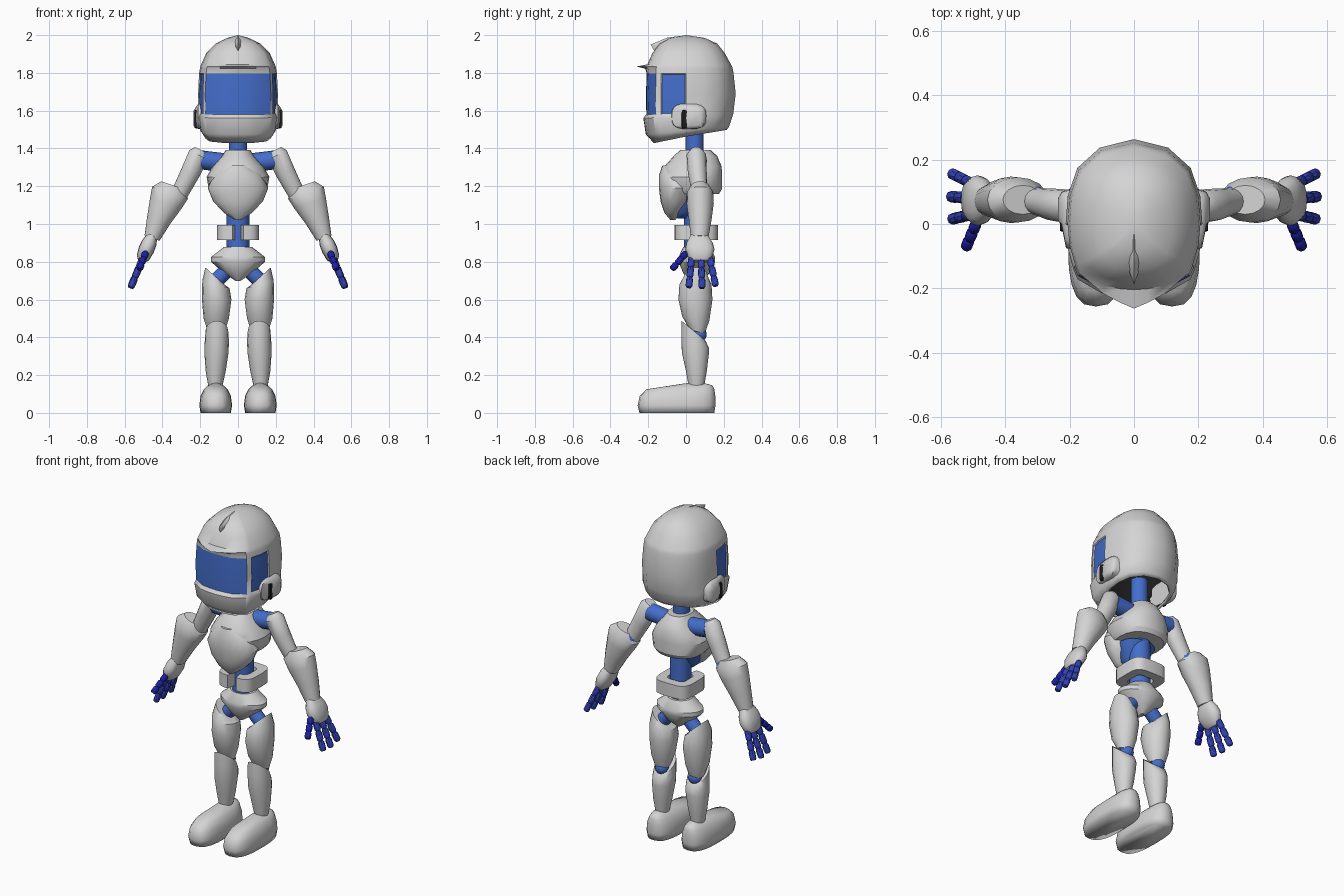
import bpy, bmesh, math
from mathutils import Vector

if "Cube" in bpy.data.objects:
    bpy.data.objects.remove(bpy.data.objects["Cube"])


def material(name, rgb):
    m = bpy.data.materials.new(name)
    m.diffuse_color = (*rgb, 1)
    m.use_nodes = True
    m.node_tree.nodes["Principled BSDF"].inputs["Base Color"].default_value = m.diffuse_color
    return m


GREY = material("light grey shell", (0.66, 0.66, 0.66))
BLUE = material("blue joint", (0.058, 0.155, 0.6))
NAVY = material("navy thumb", (0.012, 0.014, 0.36))
ROYAL = material("royal blue finger", (0.032, 0.055, 0.47))
DARK = material("dark lining", (0.012, 0.012, 0.012))


def finish(name, bm, mats, mirror=False, angle=40):
    me = bpy.data.meshes.new(name)
    bm.to_mesh(me)
    bm.free()
    for m in mats:
        me.materials.append(m)
    ob = bpy.data.objects.new(name, me)
    bpy.context.collection.objects.link(ob)
    bpy.ops.object.select_all(action='DESELECT')
    ob.select_set(True)
    bpy.context.view_layer.objects.active = ob
    bpy.ops.object.shade_smooth_by_angle(angle=math.radians(angle))
    if mirror:
        ob.modifiers.new("mirror", 'MIRROR')
    return ob


def spow(v, e):
    return math.copysign(abs(v) ** (2 / e), v)


def add_loft(bm, rows, n=16, e=2.0, axis=(0, 0, 1)):
    """Rows are (x, y, z, radius across, radius in y, tilt across, tilt in y)."""
    a = Vector(axis).normalized()
    u = Vector((a.z, 0, -a.x)).normalized()
    w = a.cross(u)
    rings = []
    for row in rows:
        x, y, z, ru, rw, tu, tw = (tuple(row) + (0, 0))[:7]
        ring = []
        for i in range(n):
            t = 2 * math.pi * i / n
            c, s = spow(math.cos(t), e), spow(math.sin(t), e)
            ring.append(bm.verts.new(Vector((x, y, z)) + u * ru * c + w * rw * s + a * (tu * c + tw * s)))
        rings.append(ring)
    for p, q in zip(rings, rings[1:]):
        for i in range(n):
            j = (i + 1) % n
            bm.faces.new((p[i], p[j], q[j], q[i]))
    bm.faces.new(rings[0])
    bm.faces.new(rings[-1])


def loft(name, rows, mat, mirror=False, angle=40, **kw):
    bm = bmesh.new()
    add_loft(bm, rows, **kw)
    bmesh.ops.recalc_face_normals(bm, faces=bm.faces)
    return finish(name, bm, [mat], mirror, angle)


def rod(name, p, q, r, mat, mirror=False):
    d = Vector(q) - Vector(p)
    return loft(name, [(*p, r, r), (*q, r, r)], mat, mirror, axis=d)


def ball(name, loc, r, mat):
    bm = bmesh.new()
    bmesh.ops.create_uvsphere(bm, u_segments=14, v_segments=8, radius=r)
    bmesh.ops.translate(bm, verts=bm.verts, vec=loc)
    return finish(name, bm, [mat], True)


# Helmet shell: rows are (z, half width, front reach, back reach, rise to the back, brim)
HELMET = [(1.428, .178, .17, .215, .07, 0), (1.475, .2, .213, .228, .04, 0), (1.562, .213, .226, .245, .005, 0),
          (1.58, .21, .21, .25, 0, 0), (1.69, .212, .212, .263, 0, 0), (1.797, .206, .208, .252, 0, 0),
          (1.822, .202, .208, .247, 0, .008), (1.834, .2, .206, .244, 0, .056), (1.845, .195, .2, .238, 0, .004),
          (1.905, .168, .178, .205, 0, 0), (1.955, .118, .14, .165, 0, 0), (1.985, .058, .085, .1, 0, 0)]
HALF = [(0, -1), (.22, -.99), (.47, -.95), (.82, -.76), (.88, -.63), (.97, -.32), (1, 0), (.97, .33),
        (.83, .66), (.5, .9), (0, 1)]
cols = HALF + [(-u, v) for u, v in HALF[-2:0:-1]]
bm = bmesh.new()
grid = [[bm.verts.new((u * w, v * (yf if v < 0 else yb) - (brim * max(0, 1 - abs(u) / .75) if v < 0 else 0),
                       z + rise * (v + 1) / 2)) for u, v in cols]
        for z, w, yf, yb, rise, brim in HELMET]
n = len(cols)
windows = [[], [], []]
for r in range(len(grid) - 1):
    for i in range(n):
        j = (i + 1) % n
        f = bm.faces.new((grid[r][i], grid[r][j], grid[r + 1][j], grid[r + 1][i]))
        if r in (3, 4):
            if i < 3 or i >= n - 3:
                windows[0].append(f)
            elif i in (4, 5):
                windows[1].append(f)
            elif i in (n - 5, n - 6):
                windows[2].append(f)
tip = bm.verts.new((0, 0, 2.0))
for i in range(n):
    bm.faces.new((grid[-1][i], grid[-1][(i + 1) % n], tip))
# Recessed visor windows
for group in windows:
    bmesh.ops.inset_region(bm, faces=group, thickness=.005, depth=-.006, use_even_offset=True)
    for f in group:
        f.material_index = 1
helmet = finish("helmet", bm, [GREY, BLUE, DARK], angle=35)
lining = helmet.modifiers.new("lining", 'SOLIDIFY')
lining.thickness = .015
lining.offset = -1
lining.material_offset = 2

# Crest point on the forehead
bm = bmesh.new()
for p in [(0, -.188, 1.95), (0, -.1, 1.986), (0, -.03, 1.996), (.02, -.1, 1.97), (-.02, -.1, 1.97),
          (.014, -.15, 1.94), (-.014, -.15, 1.94), (0, -.165, 1.91), (0, -.06, 1.95)]:
    bm.verts.new(p)
bmesh.ops.convex_hull(bm, input=bm.verts)
finish("helmet_crest", bm, [GREY], angle=50)

# Flared ear guards with dark forward slots
loft("ear_guard", [(.184, .015, 1.57, .07, .095), (.211, .015, 1.57, .066, .09), (.224, .045, 1.562, .056, .055),
                   (.235, .045, 1.56, .04, .035)],
     GREY, True, angle=60, e=3, axis=(1, 0, 0), n=20)
loft("ear_slot", [(.205, -.01, 1.555, .05, .015), (.23, -.008, 1.555, .047, .014)],
     DARK, True, e=6, axis=(1, 0, 0))

# Neck, spine and torso
rod("neck", (0, .045, 1.37), (0, .045, 1.56), .048, BLUE)
rod("spine", (0, .05, .86), (0, .05, 1.2), .06, BLUE)
loft("belly_core", [(0, -.015, 1.03, .03, .03), (0, -.01, 1.06, .07, .06), (0, .02, 1.15, .11, .09)], BLUE)
loft("upper_torso", [(0, .04, 1.16, .135, .135), (0, .035, 1.185, .155, .155), (0, .03, 1.25, .166, .16),
                     (0, .037, 1.305, .135, .152), (0, .05, 1.36, .085, .115), (0, .05, 1.392, .065, .08)],
     GREY, n=20, e=2.3, angle=30)
loft("chest_plate", [(0, -.07, 1.02, .015, .012), (0, -.07, 1.06, .075, .045), (0, -.055, 1.12, .132, .08),
                     (0, -.05, 1.19, .16, .093), (0, -.06, 1.26, .125, .083), (0, -.08, 1.31, .05, .045)],
     GREY, n=20)

# Waist band, open at the front
bm = bmesh.new()
rings = []
for i in range(25):
    t = math.radians(-90 + 4 + 352 * i / 24)
    c, s = spow(math.cos(t), 4), spow(math.sin(t), 4)
    rings.append([bm.verts.new((rx * c, .055 + ry * s, z))
                  for rx, ry, z in ((.112, .115, .915), (.112, .115, .995), (.06, .06, .995), (.06, .06, .915))])
for p, q in zip(rings, rings[1:]):
    for k in range(4):
        m = (k + 1) % 4
        bm.faces.new((p[k], p[m], q[m], q[k]))
bm.faces.new(rings[0])
bm.faces.new(rings[-1])
bmesh.ops.recalc_face_normals(bm, faces=bm.faces)
finish("waist_band", bm, [GREY])

# Pelvis and hips
loft("pelvis", [(0, .05, .698, .012, .03), (0, .055, .74, .075, .07), (0, .057, .80, .143, .097),
                (0, .057, .825, .143, .097), (0, .055, .878, .075, .07)], GREY, n=20, angle=30)
rod("hip_joint", (.06, .06, .755), (.125, .06, .69), .04, BLUE, True)

# Legs
loft("thigh", [(.115, .06, .43, .045, .04, 0, -.01), (.115, .052, .5, .067, .072, 0, -.01),
               (.113, .05, .6, .078, .09), (.117, .05, .68, .072, .085, .02),
               (.123, .055, .725, .05, .06, .045)], GREY, True)
ball("knee_joint", (.112, .07, .415), .04, BLUE)
loft("shin", [(.12, .055, .135, .036, .04), (.118, .055, .22, .053, .055), (.114, .05, .32, .064, .072),
              (.112, .048, .38, .064, .073, 0, -.035), (.112, .04, .435, .06, .063, 0, -.052)], GREY, True)
loft("foot", [(.118, -.048, 0, .08, .198), (.118, -.05, .04, .087, .206), (.118, -.045, .09, .08, .2),
              (.118, -.03, .125, .063, .18), (.118, .03, .145, .042, .11), (.118, .05, .157, .015, .05)],
     GREY, True, angle=95, n=20, e=2.8)

# Arms
rod("shoulder_joint", (.075, .06, 1.325), (.2, .06, 1.34), .05, BLUE, True)
loft("upper_arm", [(.197, .055, 1.392, .035, .03), (.208, .055, 1.365, .056, .052), (.253, .06, 1.27, .052, .05),
                   (.31, .072, 1.16, .045, .04)], GREY, True, axis=(.1, 0, -.2))
ball("elbow_joint", (.312, .075, 1.162), .045, BLUE)
loft("forearm", [(.345, .075, 1.205, .065, .045), (.36, .075, 1.165, .1, .07), (.382, .075, 1.11, .088, .072),
                 (.42, .075, 1.02, .064, .06), (.455, .072, .925, .042, .046)],
     GREY, True, axis=(.085, 0, -.25))
loft("hand", [(.453, .07, .94, .028, .045), (.47, .072, .9, .04, .07), (.485, .073, .865, .042, .078),
              (.504, .075, .82, .035, .062), (.511, .077, .803, .02, .045)],
     GREY, True, e=2.4, axis=(.055, 0, -.13))

# Jointed thumb and fingers, three segments each
THUMB = [((.488, .005, .85), (.522, -.075, .76))]
FINGERS = [((.502, .03, .825), (.566, .015, .664)), ((.504, .08, .82), (.57, .085, .66)),
           ((.502, .125, .825), (.566, .157, .672))]
for name, digits, mat in (("thumb", THUMB, NAVY), ("fingers", FINGERS, ROYAL)):
    bm = bmesh.new()
    for p, q in digits:
        p, q = Vector(p), Vector(q)
        for k in range(3):
            a, b = p.lerp(q, k / 3), p.lerp(q, (k + 1) / 3)
            add_loft(bm, [(*a, .013, .013), (*a.lerp(b, .2), .0185, .0185), (*a.lerp(b, .85), .018, .018),
                          (*b, .013, .013)], n=8, axis=q - p)
    bmesh.ops.recalc_face_normals(bm, faces=bm.faces)
    finish(name, bm, [mat], True)
